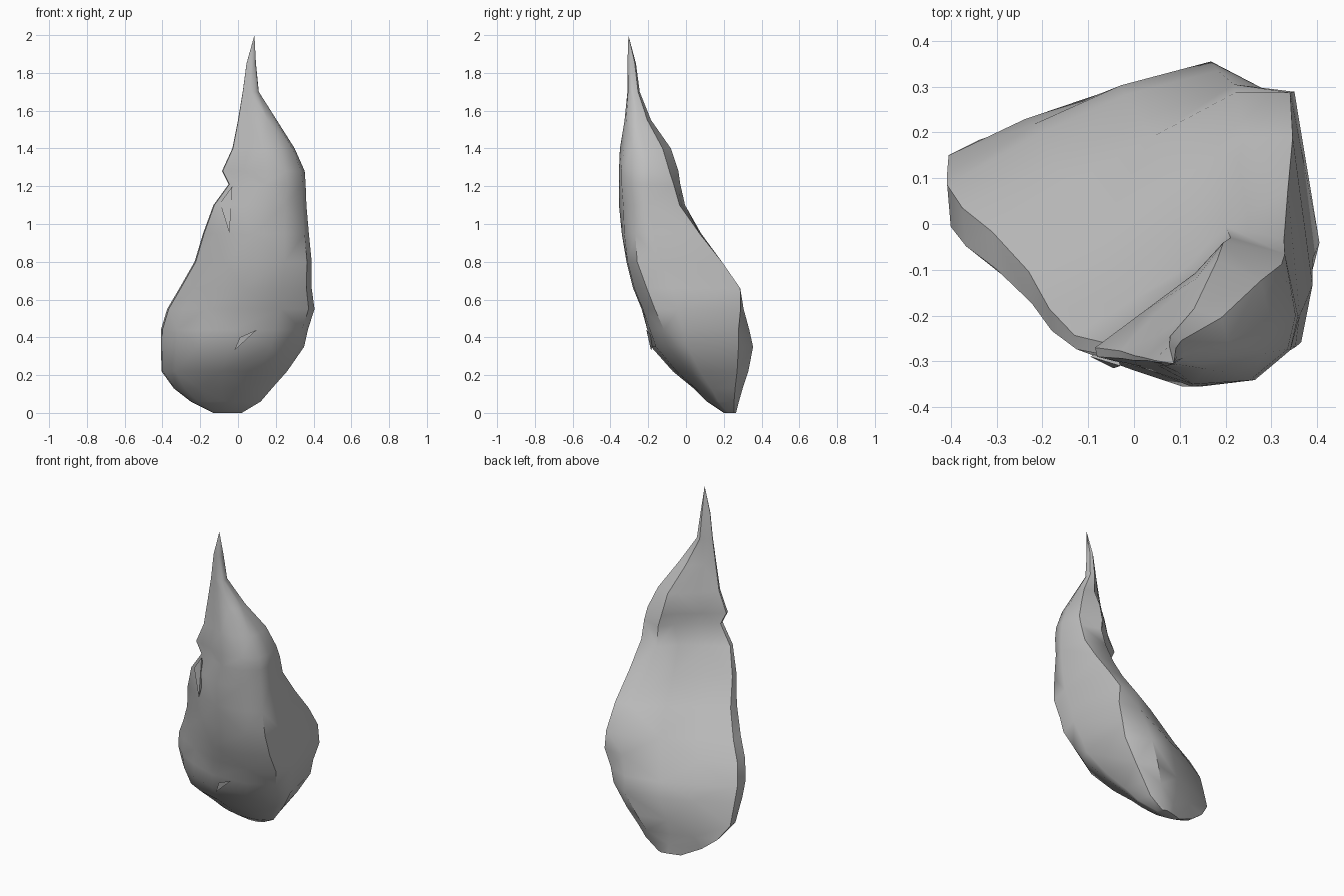
import bpy, bmesh, random
from mathutils import Vector

random.seed(4)
if "Cube" in bpy.data.objects:
    bpy.data.objects.remove(bpy.data.objects["Cube"], do_unlink=True)

grey = bpy.data.materials.new("plain_grey")
grey.use_nodes = True
colour = (0.52, 0.52, 0.52, 1)
grey.diffuse_color = colour
grey.node_tree.nodes["Principled BSDF"].inputs["Base Color"].default_value = colour


def make(name, verts, faces, angle):
    mesh = bpy.data.meshes.new(name)
    mesh.from_pydata(verts, [], faces)
    bm = bmesh.new()
    bm.from_mesh(mesh)
    bmesh.ops.recalc_face_normals(bm, faces=bm.faces)
    bm.to_mesh(mesh)
    bm.free()
    mesh.materials.append(grey)
    obj = bpy.data.objects.new(name, mesh)
    bpy.context.collection.objects.link(obj)
    bpy.ops.object.select_all(action="DESELECT")
    obj.select_set(True)
    bpy.context.view_layer.objects.active = obj
    bpy.ops.object.shade_smooth_by_angle(angle=angle)
    return obj


# Body levels: height, left and right x, front and back y
levels = [
    (0.0, -.13, .02, .20, .265), (.06, -.25, .12, .11, .28),
    (.13, -.34, .18, .04, .30), (.22, -.405, .26, -.07, .33),
    (.35, -.408, .35, -.185, .355), (.44, -.408, .37, -.205, .335),
    (.55, -.375, .405, -.235, .305), (.66, -.31, .39, -.28, .287),
    (.80, -.23, .39, -.315, .19), (.95, -.185, .375, -.34, .08),
    (1.1, -.13, .362, -.355, -.005), (1.21, -.05, .358, -.355, -.03),
    (1.28, -.085, .353, -.355, -.04), (1.4, -.03, .30, -.35, -.08),
    (1.55, 0, .205, -.325, -.185), (1.7, .025, .11, -.31, -.245),
    (1.85, .045, .095, -.31, -.265)]


def blend(z, low, high, start, end):
    t = min(1, max(0, (z - start) / (end - start)))
    return low + (high - low) * t


def bump(z, start, rise, fall, end):
    return blend(z, 0, 1, start, rise) - blend(z, 0, 1, fall, end)


def section(z):
    """Domed front and slanting flat back, as fractions of the level's box."""
    left = blend(z, .55, .27, .4, 1.25)
    corner = min(blend(z, .85, 1, .35, .6), blend(z, 1, .86, .9, 1.25))
    side = blend(z, .36, .5, .8, 1.3)
    full = .14 * bump(z, .3, .5, .85, 1.1)
    dip = .13 * bump(z, .45, .75, 1.1, 1.4)
    peak = blend(z, .76, .64, .8, 1.2)
    return [(0, left), (.25, left + (1 - left) * (.42 - dip)),
            (.5, left + (1 - left) * (.77 - dip)),
            (peak, 1), (.93, corner), (1, side), (.96, .26 - full),
            (.77, .06 - full * .35), (.48, 0), (.26, .11),
            (.11, left * blend(z, .42, .58, .4, 1)), (.01, left * .7)]


verts, faces = [], []
for z, x0, x1, y0, y1 in levels:
    for u, v in section(z):
        wobble = random.uniform(-.006, .006) if .1 < z < 1.5 and 0 < u < 1 and .05 < v < .95 else 0
        verts.append((x0 + (x1 - x0) * u, y0 + (y1 - y0) * v + wobble, z))
n = len(section(0))
for row in range(len(levels) - 1):
    for i in range(n):
        a, b = row * n + i, row * n + (i + 1) % n
        # Alternating diagonals give the irregular facets
        if (row + i) % 2:
            faces += [(a, b, b + n), (a, b + n, a + n)]
        else:
            faces += [(a, b, a + n), (b, b + n, a + n)]
verts.append((.087, -.305, 2))
top = (len(levels) - 1) * n
faces += [(top + i, top + (i + 1) % n, len(verts) - 1) for i in range(n)]
faces.append(tuple(range(n)))
make("body", verts, faces, .7)


# Small torn flakes lying on the skin
def flake(name, points):
    pts = [Vector(p) for p in points]
    centre = sum(pts, Vector()) / 3
    inner = centre + (Vector((.05, .02, centre.z)) - centre) * .15
    make(name, pts + [inner], [(0, 1, 2), (0, 1, 3), (1, 2, 3), (2, 0, 3)], .5)


flake("side_flake", [(-.095, -.29, 1.11), (-.03, -.31, 1.2), (-.045, -.315, .95)])
flake("front_flake", [(-.02, -.185, .33), (.01, -.2, .4), (.10, -.21, .44)])
